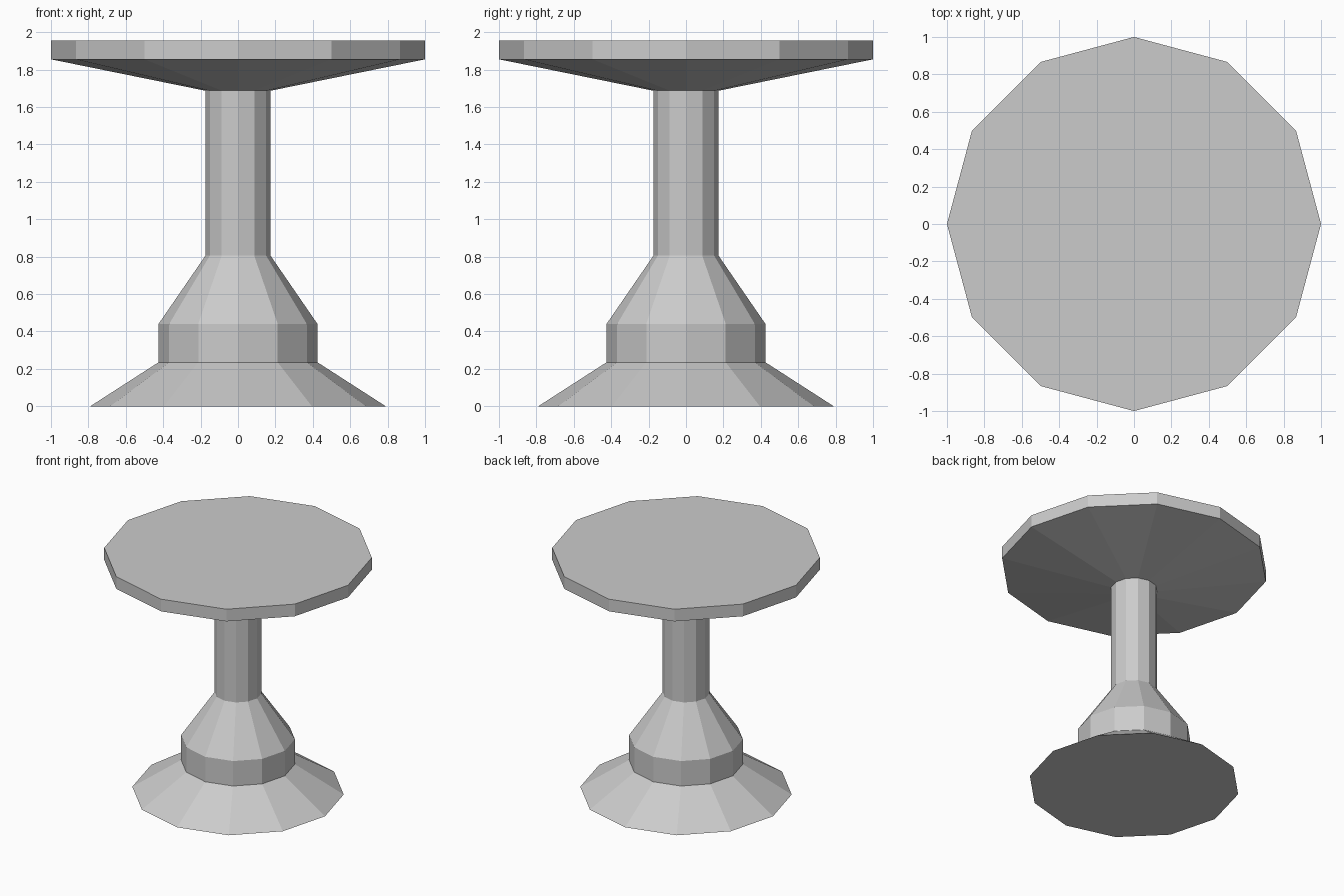
import bpy, bmesh
from math import cos, sin, tau

if "Cube" in bpy.data.objects:
    bpy.data.objects.remove(bpy.data.objects["Cube"])

SIDES = 12


def lathe(name, profile, cap_bottom=False, cap_top=False):
    """Revolve (radius, height) points into a flat-shaded 12-sided part."""
    bm = bmesh.new()
    rings = [[bm.verts.new((r * cos(tau * i / SIDES), r * sin(tau * i / SIDES), z))
              for i in range(SIDES)] for r, z in profile]
    for low, high in zip(rings, rings[1:]):
        for i in range(SIDES):
            j = (i + 1) % SIDES
            bm.faces.new((low[i], low[j], high[j], high[i]))
    if cap_bottom:
        bm.faces.new(rings[0][::-1])
    if cap_top:
        bm.faces.new(rings[-1])
    mesh = bpy.data.meshes.new(name)
    bm.to_mesh(mesh)
    bm.free()
    obj = bpy.data.objects.new(name, mesh)
    bpy.context.collection.objects.link(obj)
    return obj


# Flared foot
lathe("foot", [(0.79, 0), (0.425, 0.235)], cap_bottom=True)
# Collar tapering into the column
lathe("collar", [(0.425, 0.235), (0.425, 0.44), (0.174, 0.805)])
# Slim column
lathe("column", [(0.174, 0.805), (0.174, 1.687)])
# Table top with sloped underside
lathe("table_top", [(0.174, 1.687), (1, 1.855), (1, 1.955)], cap_top=True)
